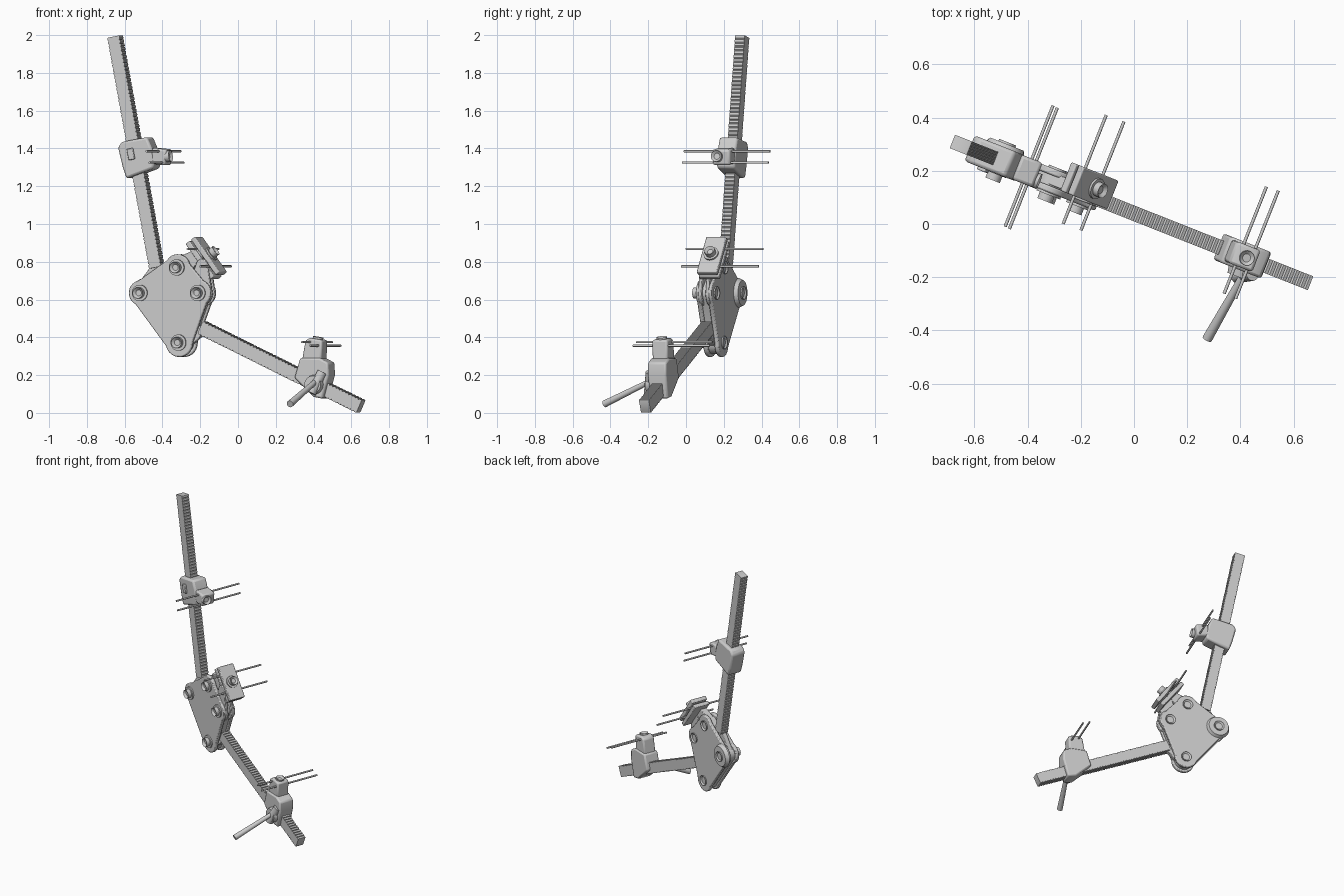
import bpy, bmesh, math
from mathutils import Matrix, Vector

if "Cube" in bpy.data.objects:
    bpy.data.objects.remove(bpy.data.objects["Cube"])

# The whole frame lies in one vertical plane: local x along it, z up, y = depth
F = Matrix.Translation((0, 0.04, 0)) @ Matrix.Rotation(math.radians(-21.6), 4, 'Z')
FI = F.inverted()


def finish(name, bm, bevel=0.0, angle=35):
    bmesh.ops.recalc_face_normals(bm, faces=bm.faces)
    me = bpy.data.meshes.new(name)
    bm.to_mesh(me)
    bm.free()
    ob = bpy.data.objects.new(name, me)
    bpy.context.collection.objects.link(ob)
    ob.matrix_world = F
    if bevel:
        m = ob.modifiers.new("bevel", 'BEVEL')
        m.width, m.segments, m.limit_method = bevel, 2, 'ANGLE'
        m.angle_limit = math.radians(40)
    bpy.ops.object.select_all(action='DESELECT')
    ob.select_set(True)
    bpy.context.view_layer.objects.active = ob
    bpy.ops.object.shade_smooth_by_angle(angle=math.radians(angle))
    return ob


def extrude(name, pts, w0, w1, bevel=0.0):
    bm = bmesh.new()
    f = bm.faces.new([bm.verts.new((s, w0, z)) for s, z in pts])
    r = bmesh.ops.extrude_face_region(bm, geom=[f])
    vs = [v for v in r['geom'] if isinstance(v, bmesh.types.BMVert)]
    bmesh.ops.translate(bm, verts=vs, vec=(0, w1 - w0, 0))
    return finish(name, bm, bevel)


def cyl(name, p0, p1, r, n=24, socket=0.0, r2=None):
    p0, p1 = Vector(p0), Vector(p1)
    d = p1 - p0
    bm = bmesh.new()
    bmesh.ops.create_cone(bm, cap_ends=True, segments=n, radius1=r, radius2=r2 or r, depth=d.length)
    if socket:
        top = max(bm.faces, key=lambda f: f.calc_center_median().z)
        bmesh.ops.inset_region(bm, faces=[top], thickness=r * 0.45)
        bmesh.ops.translate(bm, verts=top.verts[:], vec=(0, 0, -socket))
    bm.transform(Matrix.Translation((p0 + p1) / 2) @ d.to_track_quat('Z', 'Y').to_matrix().to_4x4())
    return finish(name, bm)


def box(name, center, size, turn=0.0, bevel=0.006):
    bm = bmesh.new()
    bmesh.ops.create_cube(bm, size=1)
    bm.transform(Matrix.Translation(center) @ Matrix.Rotation(turn, 4, 'Y') @ Matrix.Diagonal((*size, 1)))
    return finish(name, bm, bevel)


def lobes(cs, bulge=0.0, n=12):
    """Outline around counter-clockwise circles (s, z, radius)."""
    out, k = [], len(cs)
    for i, (s, z, r) in enumerate(cs):
        p, q = cs[i - 1], cs[(i + 1) % k]
        a0 = math.atan2(z - p[1], s - p[0]) - math.pi / 2
        a1 = math.atan2(q[1] - z, q[0] - s) - math.pi / 2
        a1 = a0 + (a1 - a0) % (2 * math.pi) + bulge
        a0 -= bulge
        out += [(s + r * math.cos(a0 + (a1 - a0) * j / n), z + r * math.sin(a0 + (a1 - a0) * j / n))
                for j in range(n + 1)]
    return out


# Toothed bars
def rack(name, a, b, half, w, teeth, depth=0.006):
    a, b = Vector(a), Vector(b)
    d = (b - a).normalized()
    nrm = Vector((-d.y, d.x))
    step = (b - a).length / teeth
    side = []
    for i in range(teeth):
        side += [(i * step, half - depth), (i * step + step * 0.3, half), ((i + 1) * step - step * 0.1, half)]
    side.append((teeth * step, half - depth))
    pts = side + [(t, -h) for t, h in reversed(side)]
    return extrude(name, [tuple(a + d * t + nrm * h) for t, h in pts], -w, w)


rack("upper_bar", (-0.462, 0.77), (-0.70, 1.992), 0.035, 0.027, 60)
rack("lower_bar", (-0.205, 0.452), (0.70, 0.034), 0.037, 0.028, 50)

# Hinge plates
A, B, C, D = (-0.54, 0.635), (-0.33, 0.77), (-0.21, 0.635), (-0.32, 0.372)
ring = [(*A, 0.066), (*D, 0.076), (*C, 0.07), (*B, 0.07)]
outline = lobes(ring, 0.45)
extrude("front_hinge_plate", outline, -0.045, -0.02, 0.006)
extrude("back_hinge_plate", outline, 0.02, 0.045, 0.006)
extrude("hinge_core", lobes([(s, z, r - 0.015) for s, z, r in ring], 0.3), -0.021, 0.021)
cyl("back_boss", (A[0], 0.04, A[1]), (A[0], 0.066, A[1]), 0.08, 32, r2=0.068)

# Links from the hinge to the bars and to the middle pin clamp
extrude("upper_link", lobes([(*A, 0.05), (-0.455, 0.79, 0.02)]), -0.016, 0.016, 0.004)
extrude("lower_link", lobes([(*D, 0.05), (-0.19, 0.447, 0.022)]), -0.016, 0.016, 0.004)
for w in (-0.03, 0.012):
    extrude("pin_clamp_arm", lobes([(*C, 0.073), (-0.195, 0.78, 0.035)]), w, w + 0.02, 0.004)
extrude("pin_clamp_stay", lobes([(*B, 0.055), (-0.23, 0.83, 0.035)]), -0.016, 0.03, 0.004)

# Hinge bolts with socket heads, front and back
for s, z in (A, B, C, D):
    cyl("bolt_washer", (s, -0.044, z), (s, -0.054, z), 0.043, 32)
    cyl("bolt_head", (s, -0.05, z), (s, -0.08, z), 0.029, 24, 0.014)
    w = 0.066 if (s, z) == A else 0.045
    cyl("bolt_nut", (s, w - 0.01, z), (s, w + 0.008, z), 0.034, 24, 0.012)

# Upper clamp around the upper bar
def from_front(pts):
    return [(x / 0.93, z) for x, z in pts]


extrude("upper_clamp", from_front([(-0.62, 1.405), (-0.60, 1.435), (-0.465, 1.46), (-0.44, 1.40),
        (-0.425, 1.33), (-0.43, 1.295), (-0.575, 1.24), (-0.595, 1.30)]), -0.052, 0.052, 0.012)
box("upper_pin_head", (-0.435, -0.0, 1.357), (0.085, 0.10, 0.085), 0.12, 0.012)
cyl("upper_clamp_bolt", (-0.40, -0.02, 1.357), (-0.375, -0.02, 1.36), 0.03, 24, 0.012)
box("upper_clamp_stop", (-0.588, -0.055, 1.37), (0.035, 0.016, 0.06), -0.2, 0.004)

# Lower clamp around the lower bar
extrude("lower_clamp", from_front([(0.315, 0.185), (0.345, 0.29), (0.45, 0.29), (0.495, 0.265),
        (0.497, 0.2), (0.465, 0.075), (0.415, 0.085)]), -0.052, 0.054, 0.01)
extrude("lower_pin_head", from_front([(0.35, 0.27), (0.37, 0.385), (0.395, 0.397), (0.46, 0.385),
        (0.455, 0.27)]), -0.042, 0.045, 0.01)
cyl("lower_clamp_bolt", (0.453, 0, 0.38), (0.457, 0, 0.402), 0.028, 24, 0.01)

# Lever on the lower clamp
pivot, tip = FI @ Vector((0.41, -0.195, 0.165)), FI @ Vector((0.275, -0.432, 0.047))
cyl("lever_disc", (0.455, -0.05, 0.15), (0.455, -0.078, 0.15), 0.052, 32, r2=0.046)
cyl("lever", pivot, tip, 0.014, 16, r2=0.019)
cyl("lever_hub", pivot + Vector((0.03, 0.02, 0.05)), pivot + Vector((-0.02, -0.01, -0.06)), 0.026)

# Middle pin clamp: two plates gripping the pins
mid, nrm = Vector((-0.194, 0.035, 0.82)), Vector((0.8, 0, 0.6))
for k in (-1, 1):
    box("pin_clamp_plate", mid + nrm * 0.019 * k, (0.235, 0.115, 0.028), math.radians(53), 0.005)
cyl("pin_clamp_washer", mid + nrm * 0.03, mid + nrm * 0.042, 0.04, 32)
cyl("pin_clamp_bolt", mid + nrm * 0.04, mid + nrm * 0.068, 0.028, 24, 0.012)

# Pins: s, z, centre depth, half length
for s, z, w, h in ((-0.432, 1.385, 0.02, 0.245), (-0.414, 1.325, 0.018, 0.245),
                   (-0.233, 0.868, 0.085, 0.22), (-0.162, 0.776, 0.087, 0.22),
                   (0.426, 0.375, 0.06, 0.216), (0.473, 0.356, 0.061, 0.218)):
    cyl("pin", (s, w - h, z), (s, w + h, z), 0.006, 12)
